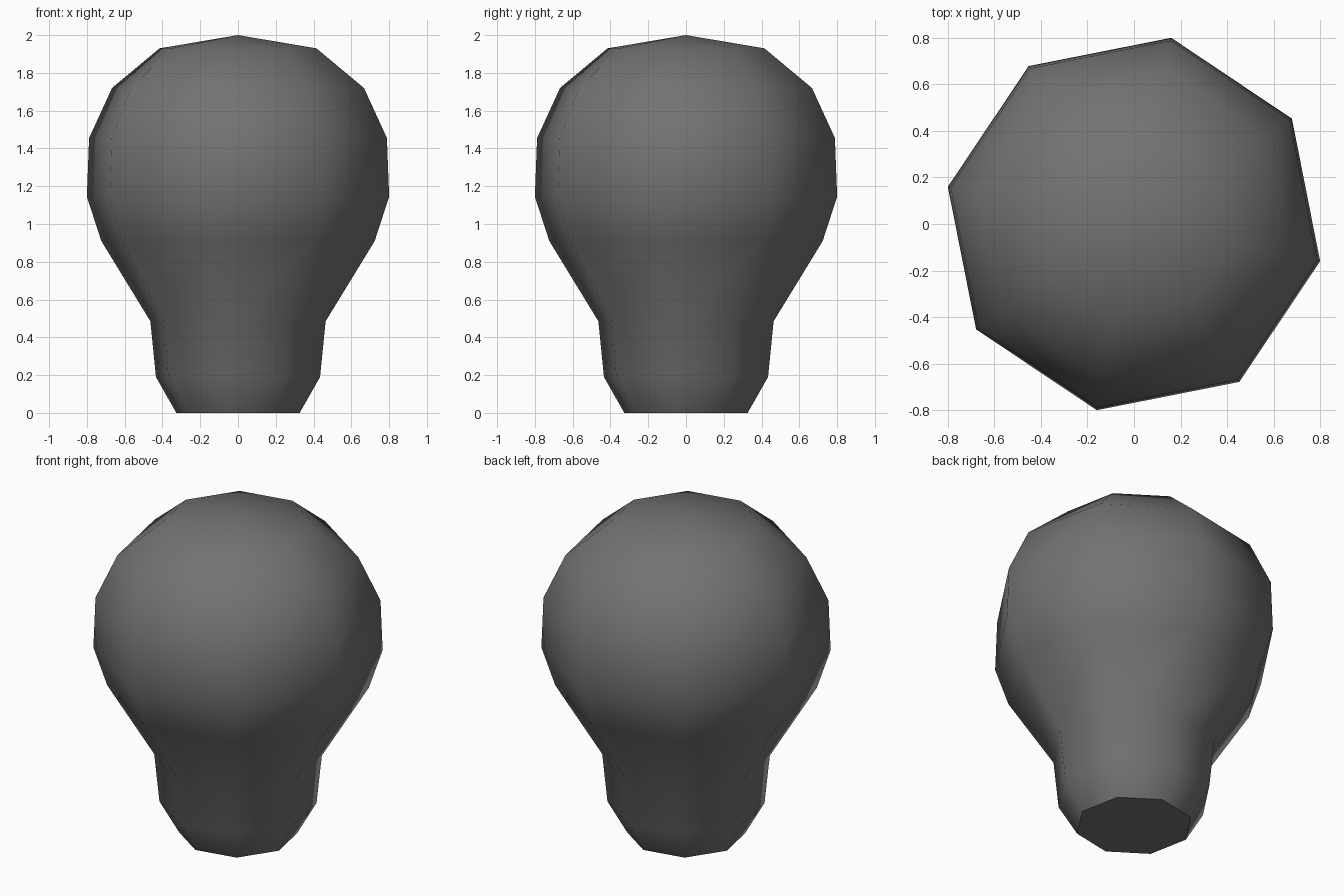
import bpy, bmesh, math

old = bpy.data.objects.get("Cube")
if old:
    bpy.data.objects.remove(old, do_unlink=True)

# Dark grey material
grey = bpy.data.materials.new("dark_grey")
grey.use_nodes = True
colour = (0.17, 0.17, 0.17, 1)
grey.diffuse_color = colour
grey.node_tree.nodes["Principled BSDF"].inputs["Base Color"].default_value = colour

SIDES = 8
TURN = math.radians(-11.3)
# Radius and height from the foot to just below the crown
PROFILE = [(0.333, 0), (0.443, 0.19), (0.473, 0.485), (0.738, 0.91),
           (0.816, 1.145), (0.804, 1.455), (0.68, 1.72), (0.423, 1.93)]

# Bulb body: stacked octagonal rings
bm = bmesh.new()
rings = []
for r, z in PROFILE:
    angles = [TURN + math.tau * i / SIDES for i in range(SIDES)]
    rings.append([bm.verts.new((r * math.cos(a), r * math.sin(a), z)) for a in angles])
for low, high in zip(rings, rings[1:]):
    for i in range(SIDES):
        j = (i + 1) % SIDES
        bm.faces.new((low[i], low[j], high[j], high[i]))

# Pointed crown and flat foot
tip = bm.verts.new((0, 0, 2))
for i in range(SIDES):
    bm.faces.new((rings[-1][i], rings[-1][(i + 1) % SIDES], tip))
foot = bm.faces.new(rings[0][::-1])

# Smooth body with a sharp edge round the foot
for f in bm.faces:
    f.smooth = f is not foot
for e in foot.edges:
    e.smooth = False

mesh = bpy.data.meshes.new("bulb")
bm.to_mesh(mesh)
bm.free()
mesh.materials.append(grey)
bulb = bpy.data.objects.new("bulb", mesh)
bpy.context.collection.objects.link(bulb)
